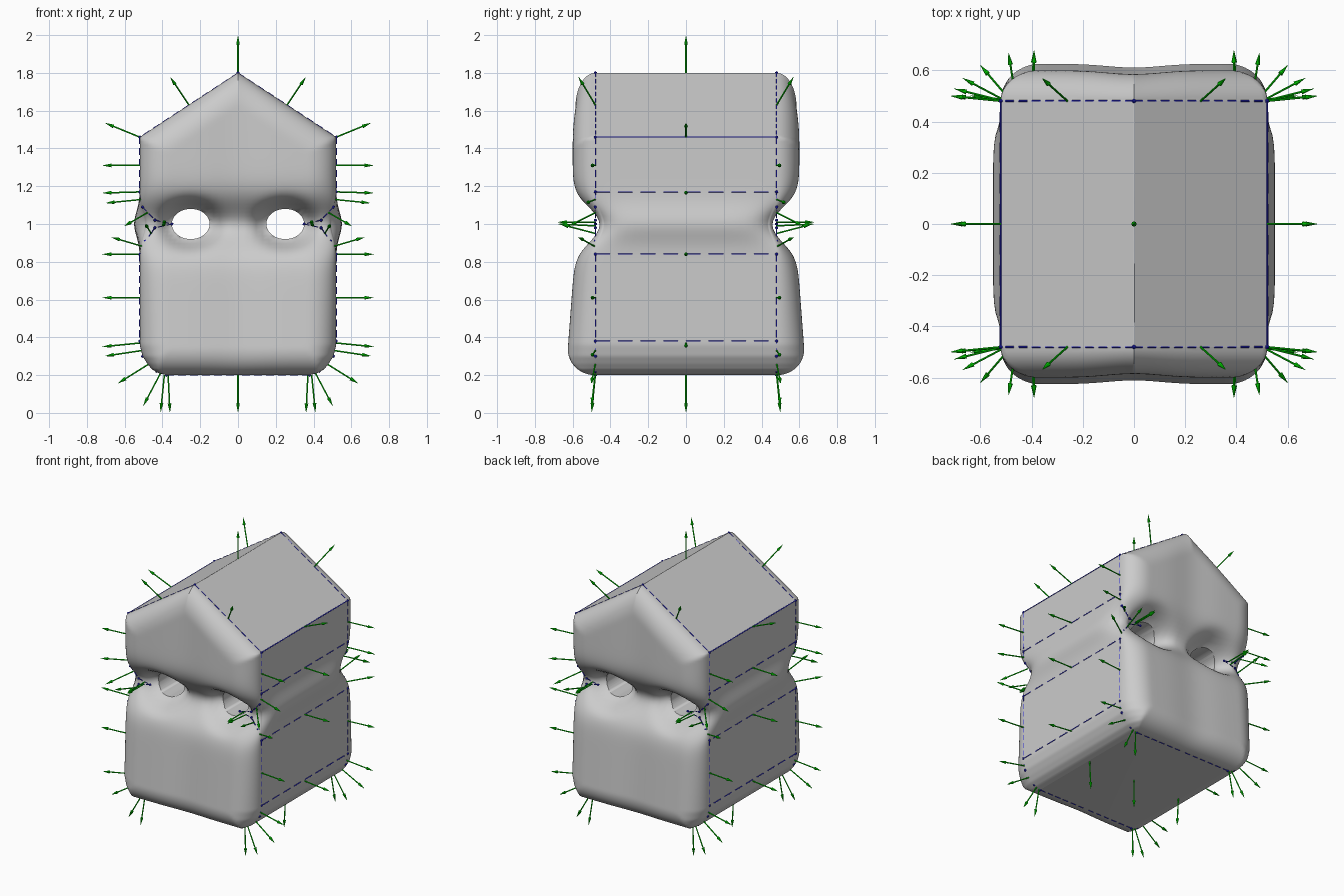
import bpy, bmesh, math
from mathutils import Vector

if "Cube" in bpy.data.objects:
    bpy.data.objects.remove(bpy.data.objects["Cube"])

DEPTH = 0.48            # half depth of the flat side walls
SIDE = [(0.20, .38), (0.21, .42), (0.23, .455), (0.26, .48), (0.30, .505), (0.36, .52),
        (1.46, .52), (1.80, .002)]


def material(name, rgb):
    m = bpy.data.materials.new(name)
    m.diffuse_color = (*rgb, 1)
    m.use_nodes = True
    m.node_tree.nodes["Principled BSDF"].inputs["Base Color"].default_value = m.diffuse_color
    return m


def half_width(z):
    for (z0, w0), (z1, w1) in zip(SIDE, SIDE[1:]):
        if z <= z1:
            return w0 + (w1 - w0) * (z - z0) / (z1 - z0)
    return SIDE[-1][1]


def waist(z, s):
    return math.exp(-((z - 1) / s) ** 2)


def bulge(x, z, w):
    """Pillow height of the front and back above the wall ends."""
    d = min(z - .2, (1.8 - .656 * abs(x) - z) * .84)
    if z < 1.46:
        d = min(d, w - abs(x))
    t = max(0, min(1, d / .15))
    k = max(0, min(1, (z - .85) / .3))
    k = k * k * (3 - 2 * k)
    h = (.145 - .075 * (z - .35)) * (1 - k) + .12 * k
    h -= .115 * waist(z, .13) - .045 * waist(z, .09) + .0
    h -= .015 * math.exp(-(x / .15) ** 2)
    h *= math.sqrt(1 - (1 - t) ** 2)
    r = math.hypot((abs(x) - .25) / .1, (z - 1) / .08)
    return h - .09 * math.exp(-(max(r - 1, 0) / .6) ** 2) * min(1, t * 2)


# House-shaped body lofted from horizontal rings
N, M = 48, 24
zs = sorted([.2 + .8 * (1 - math.cos(math.pi * i / 120)) for i in range(121)] + [1.46])
bm = bmesh.new()
rings = []
for z in zs:
    g = waist(z, .09)
    w = half_width(z) - .03 * g
    base = DEPTH - .045 * g
    half = []
    for i in range(N):
        x = w * math.sin(math.pi / 2 * (2 * i / N - 1))
        half.append((x, -(base + bulge(x, z, w))))
    for j in range(M):
        u = math.sin(math.pi / 2 * (2 * j / M - 1))
        half.append((w + .06 * g * (1 - u ** 8), base * u))
    ring = half + [(-x, -y) for x, y in half]
    rings.append([bm.verts.new((x, y, z)) for x, y in ring])
for a, b in zip(rings, rings[1:]):
    for i in range(len(a)):
        j = (i + 1) % len(a)
        bm.faces.new((a[i], a[j], b[j], b[i]))
bm.faces.new(rings[0][::-1])
bm.faces.new(rings[-1])
me = bpy.data.meshes.new("body")
bm.to_mesh(me)
bm.free()
body = bpy.data.objects.new("body", me)
bpy.context.collection.objects.link(body)

# Two oval tunnels running front to back
for s in (-1, 1):
    bpy.ops.mesh.primitive_cylinder_add(vertices=48, radius=1, depth=2, location=(s * .25, 0, 1),
                                        rotation=(math.pi / 2, 0, 0))
    cut = bpy.context.object
    cut.name = "tunnel_cutter"
    cut.scale = (.1, .08, 1)
    cut.hide_render = True
    mod = body.modifiers.new("tunnel", 'BOOLEAN')
    mod.object = cut
    mod.solver = 'EXACT'
    bpy.context.view_layer.objects.active = body
    bpy.ops.object.modifier_apply(modifier=mod.name)
    bpy.data.objects.remove(cut)
bpy.ops.object.select_all(action='DESELECT')
body.select_set(True)
bpy.context.view_layer.objects.active = body
bpy.ops.object.shade_smooth_by_angle(angle=math.radians(40))

# Blue outline with corner dots
blue = material("blue", (.02, .02, .7))
green = material("green", (.0, .75, .0))
outline = [(0, 1.8), (.52, 1.46), (.52, 1.17), (.505, 1.09), (.44, 1.02), (.35, 1.0),
           (.44, .98), (.49, .91), (.52, .84), (.52, .38), (.505, .30), (.43, .22), (.38, .2)]
cu = bpy.data.curves.new("outline_lines", 'CURVE')
cu.dimensions = '3D'
cu.bevel_depth = .003
cu.bevel_resolution = 1


def line(a, b, dash=None):
    """Straight line from a to b, broken into dashes if a dash length is given."""
    a, b = Vector(a), Vector(b)
    n = max(1, round((b - a).length / dash)) if dash else 1
    for i in range(n):
        sp = cu.splines.new('POLY')
        sp.points.add(1)
        sp.points[0].co = (*a.lerp(b, i / n), 1)
        sp.points[1].co = (*a.lerp(b, (i + (.65 if dash else 1)) / n), 1)


dots = bmesh.new()
for s in (-1, 1):
    for y in (-DEPTH, DEPTH):
        pts = [(s * x, y, z) for x, z in outline] + [(0, y, .2)]
        for a, b in zip(pts, pts[1:]):
            line(a, b, .06)
        for p in pts[:-1]:
            r = bmesh.ops.create_icosphere(dots, subdivisions=1, radius=.009)
            bmesh.ops.translate(dots, verts=r["verts"], vec=p)
    line((s * .52, -DEPTH, 1.46), (s * .52, DEPTH, 1.46))
    for z in (1.17, .84, .38):
        line((s * .521, -DEPTH, z), (s * .521, DEPTH, z), .12)
cu.materials.append(blue)
bpy.context.collection.objects.link(bpy.data.objects.new("outline_lines", cu))


def add_mesh(name, b, mat):
    m = bpy.data.meshes.new(name)
    b.to_mesh(m)
    b.free()
    m.materials.append(mat)
    bpy.context.collection.objects.link(bpy.data.objects.new(name, m))


add_mesh("corner_dots", dots, blue)

# Green direction arrows, each 0.2 long
arrows = bmesh.new()


def arrow(start, direction):
    q = Vector((0, 0, 1)).rotation_difference(Vector(direction).normalized())
    for r1, r2, z0, z1 in ((.004, .004, 0, .16), (.01, 0, .15, .2)):
        r = bmesh.ops.create_cone(arrows, cap_ends=True, segments=8, radius1=r1, radius2=r2,
                                  depth=z1 - z0)
        for v in r["verts"]:
            v.co = q @ (v.co + Vector((0, 0, (z0 + z1) / 2))) + Vector(start)


arrow((0, 0, 1.8), (0, 0, 1))
arrow((0, 0, .2), (0, 0, -1))
# Arrows halfway along the long side lines
side_arrows = [(.52, 1.46, .93, .38), (.52, 1.17, 1, -.03), (.52, .84, 1, 0), (.52, .37, 1, -.1),
               (.37, .2, -.05, -1)]
# Arrows around the end outlines: x, z, then direction x, y, z
end_arrows = [(.26, 1.63, .1, .09, .15), (.52, 1.31, 1, .1, 0), (.52, .61, 1, .1, 0),
              (.51, 1.13, 1, .25, -.1), (.48, 1.06, .6, .7, -.35), (.39, 1.01, 0, 1, 0),
              (.40, .99, -.05, 1, .05), (.46, .95, .15, .95, .25), (.5, .88, .85, .45, .25),
              (.51, .33, 1, .1, -.15), (.47, .26, .8, .1, -.5), (.41, .21, .45, .1, -.85),
              (.39, .2, .1, .1, -1)]
for s in (-1, 1):
    for x, z, dx, dz in side_arrows:
        arrow((s * x, 0, z), (s * dx, 0, dz))
    for t in (-1, 1):
        for x, z, dx, dy, dz in end_arrows:
            arrow((s * x, t * DEPTH, z), (s * dx, t * dy, dz))
add_mesh("direction_arrows", arrows, green)
